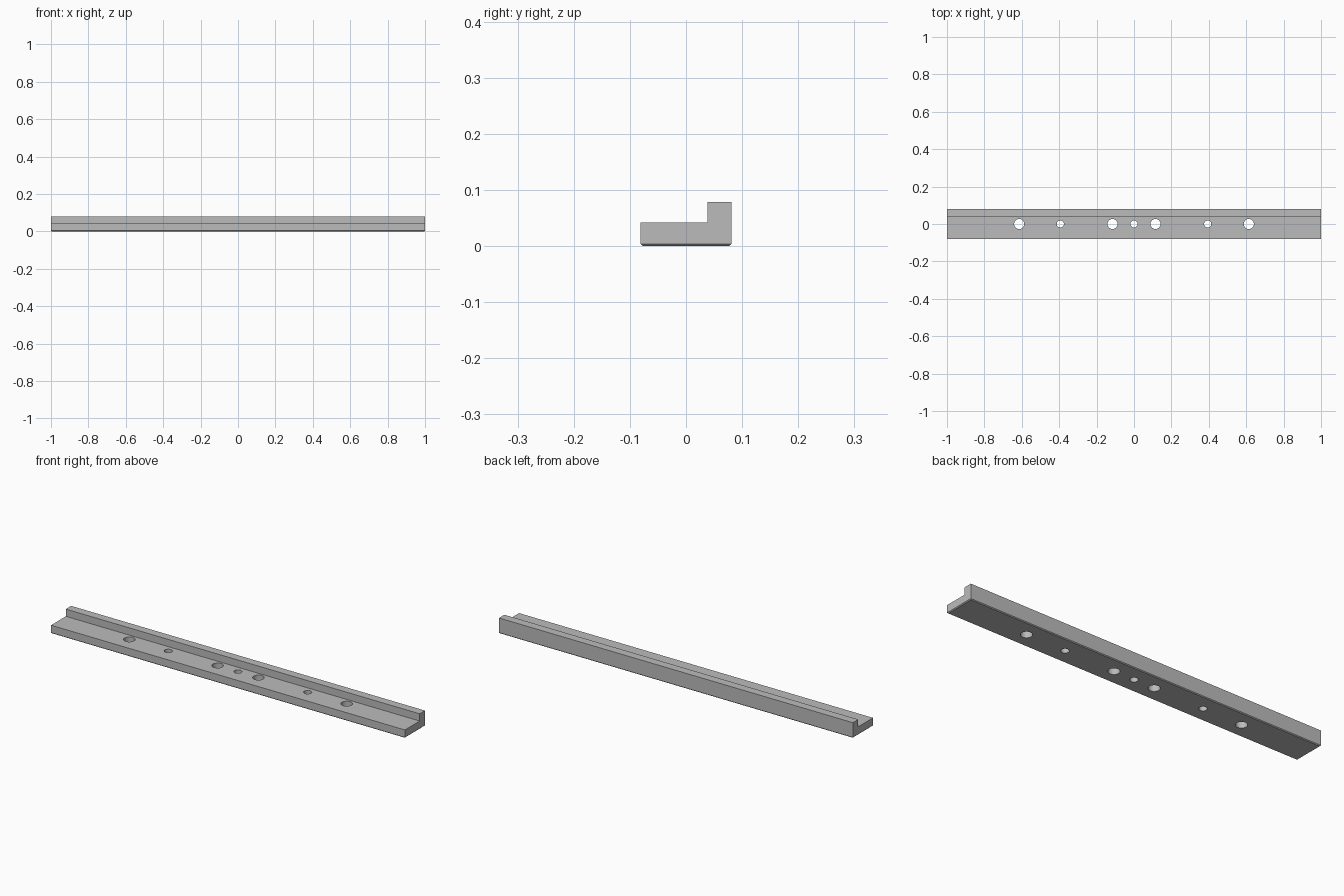
import bpy
import bmesh
from mathutils import Matrix, Vector

default = bpy.data.objects.get("Cube")
if default:
    bpy.data.objects.remove(default, do_unlink=True)

HALF_LENGTH, HALF_WIDTH = 1.0, 0.081
LEDGE_HEIGHT, LIP_HEIGHT, LIP_FRONT = 0.042, 0.079, 0.038
CHAMFER = 0.004

grey = bpy.data.materials.new("plain grey")
grey.use_nodes = True
colour = (0.5, 0.5, 0.5, 1)
grey.diffuse_color = colour
grey.node_tree.nodes["Principled BSDF"].inputs["Base Color"].default_value = colour


def make_object(name, bm):
    bmesh.ops.recalc_face_normals(bm, faces=bm.faces)
    mesh = bpy.data.meshes.new(name)
    bm.to_mesh(mesh)
    bm.free()
    obj = bpy.data.objects.new(name, mesh)
    bpy.context.collection.objects.link(obj)
    mesh.materials.append(grey)
    return obj


# L-shaped rail, extruded along its length
bm = bmesh.new()
profile = [(-HALF_WIDTH, 0), (HALF_WIDTH, 0), (HALF_WIDTH, LIP_HEIGHT),
           (LIP_FRONT, LIP_HEIGHT), (LIP_FRONT, LEDGE_HEIGHT),
           (-HALF_WIDTH, LEDGE_HEIGHT)]
end = bm.faces.new([bm.verts.new((-HALF_LENGTH, y, z)) for y, z in profile])
extruded = bmesh.ops.extrude_face_region(bm, geom=[end])["geom"]
bmesh.ops.translate(bm, vec=Vector((2 * HALF_LENGTH, 0, 0)),
                    verts=[v for v in extruded if isinstance(v, bmesh.types.BMVert)])
bmesh.ops.recalc_face_normals(bm, faces=bm.faces)

# Chamfer around the underside
bottom_edges = [e for e in bm.edges if all(v.co.z < 0.001 for v in e.verts)]
bmesh.ops.bevel(bm, geom=bottom_edges, offset=CHAMFER, segments=1,
                affect='EDGES', profile=0.5)
rail = make_object("stepped_rail", bm)

# Cutter for the through holes: four large, three small
bm = bmesh.new()
holes = [(side * x, r) for x, r in ((0.614, 0.027), (0.115, 0.027), (0.394, 0.019))
         for side in (-1, 1)] + [(0, 0.019)]
for x, radius in holes:
    bmesh.ops.create_cone(bm, cap_ends=True, segments=40, radius1=radius,
                          radius2=radius, depth=0.3,
                          matrix=Matrix.Translation((x, 0, 0)))
cutter = make_object("hole_cutter", bm)
cutter.hide_render = True
cutter.hide_set(True)

cut = rail.modifiers.new("holes", 'BOOLEAN')
cut.operation = 'DIFFERENCE'
cut.solver = 'EXACT'
cut.object = cutter

# Apply the cut, then smooth the hole walls and keep the edges sharp
bpy.ops.object.select_all(action='DESELECT')
rail.select_set(True)
bpy.context.view_layer.objects.active = rail
bpy.ops.object.modifier_apply(modifier=cut.name)
bpy.data.objects.remove(cutter, do_unlink=True)
bpy.ops.object.shade_smooth_by_angle(angle=0.5)
